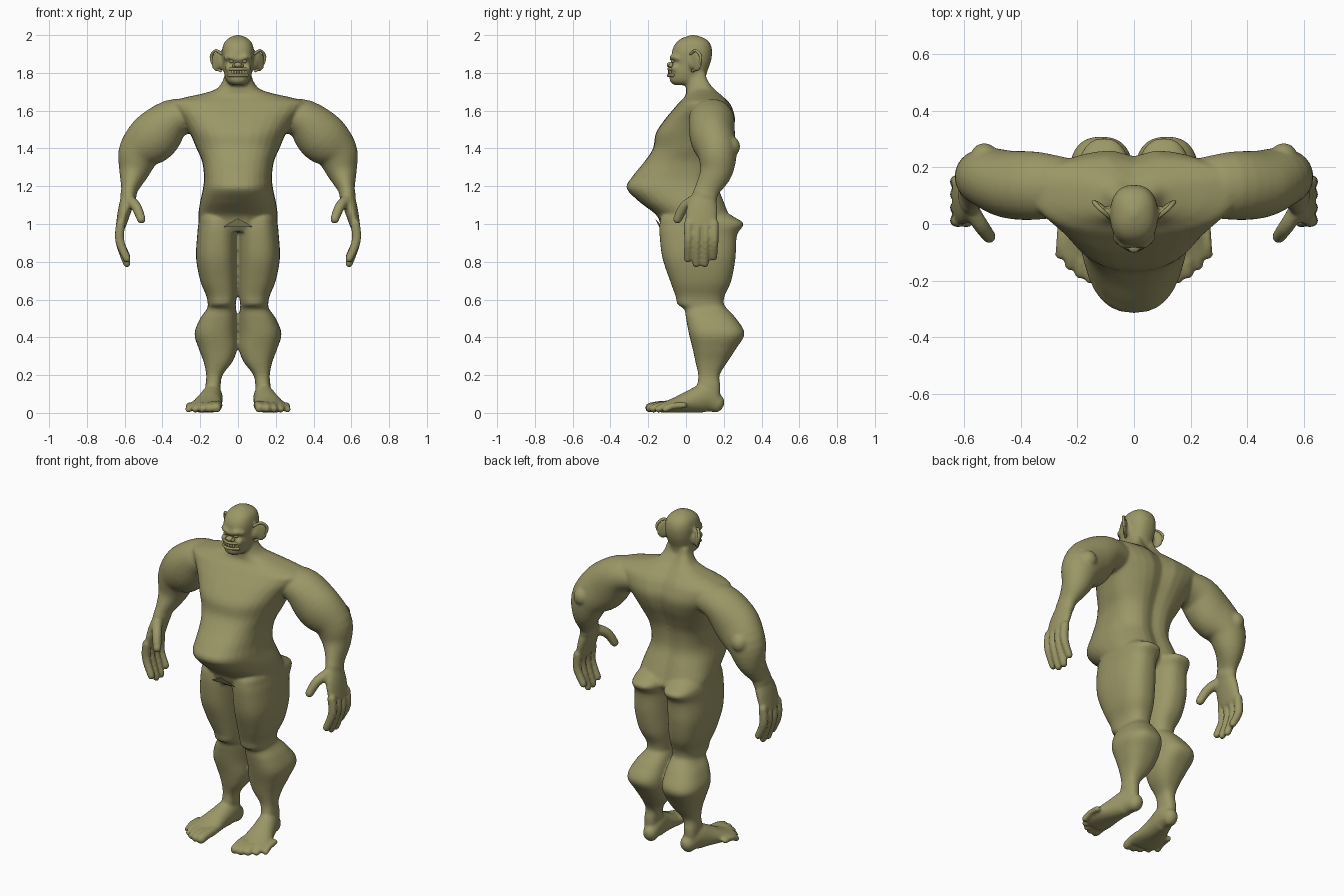
import bpy, bmesh, math
from mathutils import Vector, Matrix

cube = bpy.data.objects.get("Cube")
if cube:
    bpy.data.objects.remove(cube, do_unlink=True)

skin = bpy.data.materials.new("olive skin")
skin.use_nodes = True
olive = (0.33, 0.31, 0.135, 1)
skin.diffuse_color = olive
skin.node_tree.nodes["Principled BSDF"].inputs["Base Color"].default_value = olive


def finish(name, bm):
    bmesh.ops.recalc_face_normals(bm, faces=bm.faces)
    mesh = bpy.data.meshes.new(name)
    bm.to_mesh(mesh)
    bm.free()
    mesh.materials.append(skin)
    mesh.shade_smooth()
    ob = bpy.data.objects.new(name, mesh)
    bpy.context.collection.objects.link(ob)
    return ob


def resample(rows, n):
    """Smooth curve through every row of values."""
    out = []
    for i in range(len(rows) - 1):
        a, b, c, d = (rows[max(0, min(len(rows) - 1, i + k))] for k in (-1, 0, 1, 2))
        for j in range(n):
            t = j / n
            out.append([q + t / 2 * (r - p + t * (2*p - 5*q + 4*r - s + t * (3*q - p - 3*r + s)))
                        for p, q, r, s in zip(a, b, c, d)])
    return out + [list(rows[-1])]


def skin_rings(name, rings, side=1):
    """Closed surface through a stack of point rings."""
    bm = bmesh.new()
    loops = [[bm.verts.new((p[0] * side, p[1], p[2])) for p in ring] for ring in rings]
    count = len(loops[0])
    for low, high in zip(loops, loops[1:]):
        for k in range(count):
            m = (k + 1) % count
            bm.faces.new((low[k], low[m], high[m], high[k]))
    bm.faces.new(loops[0])
    bm.faces.new(loops[-1])
    return finish(name, bm)


def stack(name, rows, power=2.3, widest=0.5, groove=0, side=1, sides=32):
    """Level sections: height, inner x, outer x, front y, back y."""
    rings = []
    for z, x0, x1, front, back in resample(rows, 5):
        yc = front + (back - front) * widest
        ring = []
        for k in range(sides):
            c, s = math.cos(math.tau * k / sides), math.sin(math.tau * k / sides)
            u = math.copysign(abs(c) ** (2 / power), c)
            v = math.copysign(abs(s) ** (2 / power), s)
            x = (x0 + x1) / 2 + u * (x1 - x0) / 2
            y = yc + v * ((back - yc) if v > 0 else (yc - front))
            if v > 0:
                y -= groove * v * math.exp(-(x / 0.05) ** 2)
            ring.append((x, y, z))
        rings.append(ring)
    return skin_rings(name, rings, side)


def tube(name, rows, ref=(0, 1, 0), side=1, sides=20, n=4):
    """Round-ended limb: centre, radius across, radius along ref."""
    pts = resample(rows, n)
    path = [Vector(p[:3]) for p in pts]
    rings = []

    def ring(centre, tangent, ra, rb):
        b = Vector(ref) - tangent * tangent.dot(Vector(ref))
        b.normalize()
        a = b.cross(tangent)
        rings.append([centre + a * ra * math.cos(w) + b * rb * math.sin(w)
                      for w in (math.tau * k / sides for k in range(sides))])

    last = len(path) - 1
    for i, p in enumerate(path):
        t = (path[min(i + 1, last)] - path[max(i - 1, 0)]).normalized()
        ra, rb = pts[i][3:5]
        caps = [(k, math.sqrt(1 - k * k) + 0.02) for k in (0.4, 0.75, 0.97)]
        if i == 0:
            for k, f in reversed(caps):
                ring(p - t * k * min(ra, rb), t, ra * f, rb * f)
        ring(p, t, ra, rb)
        if i == last:
            for k, f in caps:
                ring(p + t * k * min(ra, rb), t, ra * f, rb * f)
    return skin_rings(name, rings, side)


def ball(name, at, size, turn=0, tilt=0):
    bm = bmesh.new()
    bmesh.ops.create_uvsphere(bm, u_segments=20, v_segments=12, radius=1)
    bm.transform(Matrix.Translation(at) @ Matrix.Rotation(turn, 4, "Z")
                 @ Matrix.Rotation(tilt, 4, "X") @ Matrix.Diagonal((*size, 1)))
    return finish(name, bm)


# Torso with a jutting belly, sloping shoulders and a spine groove
profile = [(.96, .19, -.11, .22), (1.0, .205, -.135, .25), (1.05, .21, -.16, .235),
           (1.12, .2, -.25, .21), (1.19, .185, -.315, .185), (1.25, .18, -.285, .18),
           (1.33, .19, -.22, .19), (1.4, .22, -.175, .215), (1.48, .255, -.16, .25),
           (1.55, .3, -.115, .265), (1.61, .35, -.065, .25), (1.645, .36, -.035, .23),
           (1.67, .28, -.01, .205), (1.69, .19, 0, .185), (1.715, .115, .0, .16),
           (1.76, .08, 0, .13), (1.8, .07, 0, .12)]
parts = [stack("torso", [(z, -w, w, f, b) for z, w, f, b in profile],
               power=2.4, widest=.62, groove=.025)]

# Skull and jaw
skull = [(1.735, .035, -.06, .07), (1.755, .06, -.085, .1), (1.8, .074, -.085, .11),
         (1.84, .079, -.072, .125), (1.875, .083, -.075, .135), (1.92, .084, -.073, .138),
         (1.96, .073, -.052, .125), (1.985, .047, -.018, .095), (2.0, .012, .025, .05)]
parts.append(stack("skull", [(z, -w, w, f, b) for z, w, f, b in skull], power=2.4))

leg = [(1.09, .03, .16, -.08, .17), (1.04, .008, .2, -.13, .25), (1.0, .002, .21, -.14, .305),
       (.94, .002, .216, -.14, .27), (.82, .002, .222, -.125, .262), (.7, .002, .2, -.085, .24),
       (.62, .006, .168, -.056, .205), (.575, .012, .16, -.045, .2), (.55, .01, .165, -.01, .22),
       (.5, .004, .2, .0, .265), (.42, .002, .23, .015, .31), (.34, .004, .208, .035, .265),
       (.27, .03, .182, .05, .22), (.2, .082, .168, .065, .178), (.14, .092, .172, .06, .182),
       (.07, .095, .17, .07, .18)]
foot = [(.125, .16, .05, .042, .05), (.135, .1, .075, .055, .075), (.15, .03, .062, .066, .062),
        (.165, -.05, .042, .084, .042), (.175, -.12, .028, .09, .028)]
arm = [(.22, .13, 1.575, .08, .1), (.34, .135, 1.555, .108, .12), (.44, .14, 1.465, .135, .12),
       (.52, .165, 1.38, .115, .105), (.55, .16, 1.28, .082, .087), (.573, .115, 1.19, .046, .066),
       (.58, .1, 1.15, .043, .068)]
palm = [(.575, .1, 1.16, .04, .06), (.598, .085, 1.08, .036, .083), (.618, .08, 1.0, .028, .085)]
thumb = [(.578, .05, 1.13, .03, .03), (.538, -.01, 1.09, .028, .028), (.512, -.045, 1.025, .024, .024)]

for s in (1, -1):
    parts.append(stack("leg", leg, power=2.5, side=s))
    parts.append(tube("foot", foot, ref=(0, 0, 1), side=s))
    # Toes fan from the big toe outward
    for i, tip in enumerate((-.19, -.188, -.172, -.145, -.11)):
        x, r = .112 + .037 * i, .027 - .0025 * i
        parts.append(tube("toe", [(x - .005, tip + .1, .04, r, r), (x, tip + .04, .036, r, r),
                                  (x + .003, tip, r, r, r)], ref=(0, 0, 1), side=s, sides=12))
    parts.append(tube("arm", arm, side=s, sides=28))
    parts.append(ball("elbow", (s * .53, .235, 1.41), (.05, .052, .055)))
    parts.append(tube("palm", palm, side=s))
    parts.append(tube("thumb", thumb, side=s, sides=12))
    for i, tip in enumerate((.815, .79, .79, .825)):
        y = .012 + .046 * i
        parts.append(tube("finger", [(.622, y, 1.0, .025, .024), (.626, y, .91, .025, .022),
                                     (.588, y - .004, tip, .021, .02)], side=s, sides=12))
    # Ears, cheeks and brows
    parts.append(ball("ear", (s * .112, .055, 1.862), (.011, .04, .057), -s * .8, .15))
    parts.append(ball("ear_root", (s * .085, .04, 1.85), (.02, .025, .035)))
    parts.append(ball("cheek", (s * .045, -.055, 1.825), (.025, .025, .022)))
    parts.append(tube("brow", [(.01, -.076, 1.873, .012, .012), (.04, -.074, 1.884, .013, .013),
                               (.068, -.045, 1.878, .011, .011)], ref=(0, 0, 1), side=s, sides=12))

# Fuse the parts into one soft body
bpy.ops.object.select_all(action="DESELECT")
for ob in parts:
    ob.select_set(True)
body = parts[0]
bpy.context.view_layer.objects.active = body
bpy.ops.object.join()
body.name = "body"
remesh = body.modifiers.new("fuse", "REMESH")
remesh.mode = "VOXEL"
remesh.voxel_size = .009
remesh.use_smooth_shade = True
soften = body.modifiers.new("soften", "SMOOTH")
soften.factor, soften.iterations = .5, 4
for mod in ("fuse", "soften"):
    bpy.ops.object.modifier_apply(modifier=mod)
body.data.shade_smooth()

# Facial details
ball("nose", (0, -.082, 1.842), (.022, .02, .015))
for s in (1, -1):
    ball("nostril", (s * .018, -.078, 1.838), (.012, .014, .01))
    ball("eye", (s * .034, -.068, 1.862), (.014, .012, .01))
    tube("ear_rim", [(.086, .025, 1.9, .007, .007), (.118, .052, 1.918, .008, .008),
                     (.142, .078, 1.885, .008, .008), (.126, .066, 1.835, .007, .007),
                     (.092, .035, 1.81, .007, .007)], ref=(-.7, .7, 0), side=s, sides=10)
for name, z, out in (("upper_lip", 1.82, -.091), ("lower_lip", 1.787, -.094)):
    tube(name, [(-.05, -.068, z, .008, .008), (0, out, z, .008, .008),
                (.05, -.068, z, .008, .008)], ref=(0, 0, 1), sides=10)
for i in range(-2, 3):
    ball("tooth", (i * .014, -.089 + .003 * abs(i), 1.804), (.007, .007, .013))

# Folded flap below the belly
bm = bmesh.new()
flap = [bm.verts.new(p) for p in ((-.08, -.142, .985), (.08, -.142, .985),
                                  (0, -.165, 1.03), (0, -.125, .985))]
for a, b, c in ((0, 1, 2), (0, 3, 1), (0, 2, 3), (1, 3, 2)):
    bm.faces.new((flap[a], flap[b], flap[c]))
finish("waist_flap", bm).data.shade_flat()
